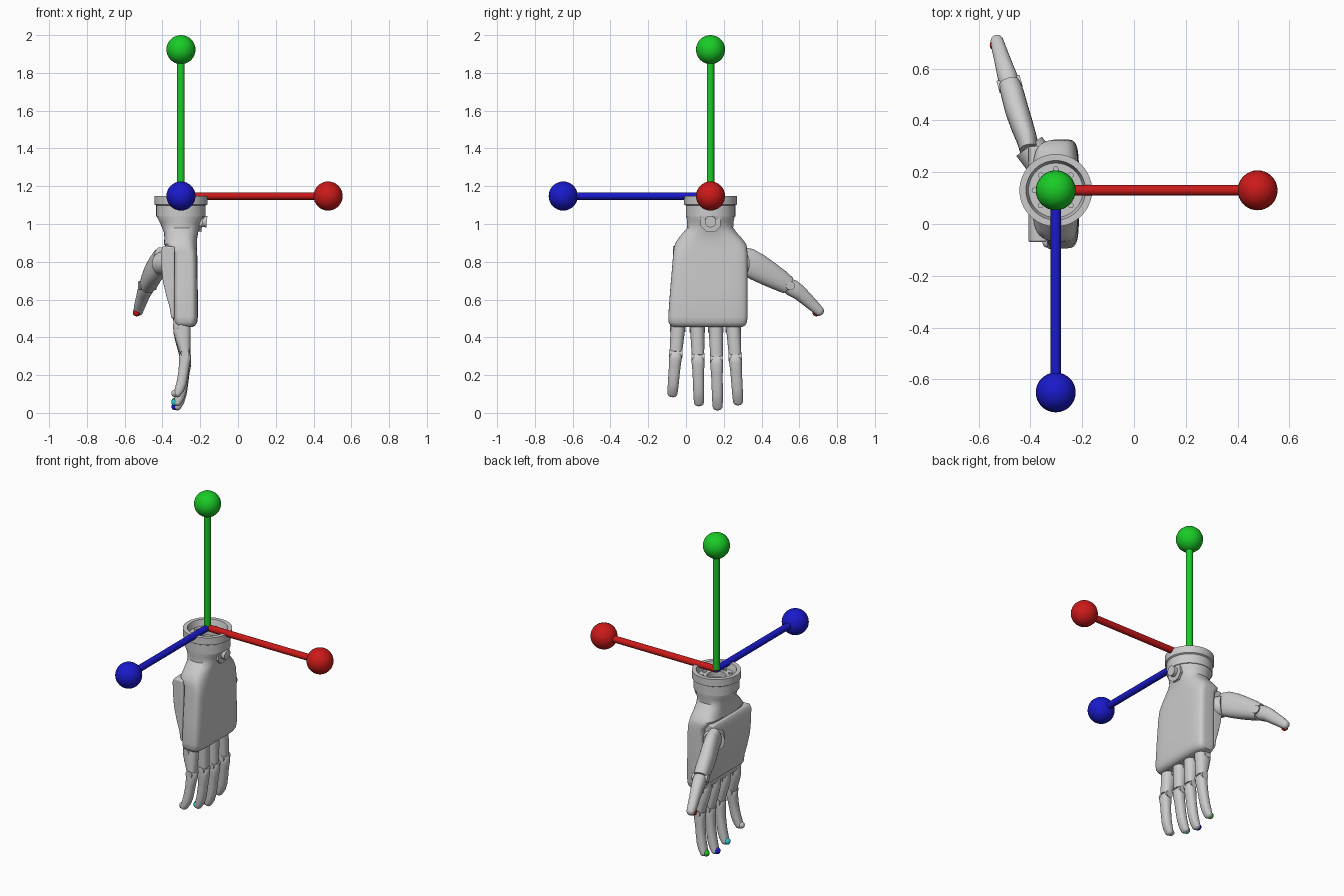
import bpy, bmesh, math
from mathutils import Vector as V

if "Cube" in bpy.data.objects:
    bpy.data.objects.remove(bpy.data.objects["Cube"])

OX, OY, OZ = -0.302, 0.13, 1.148
ORIGIN = V((OX, OY, OZ))


def material(name, rgb):
    m = bpy.data.materials.new(name)
    m.diffuse_color = (*rgb, 1)
    m.use_nodes = True
    m.node_tree.nodes["Principled BSDF"].inputs["Base Color"].default_value = m.diffuse_color
    return m


RED, GREEN = material("red", (.6, .01, .01)), material("green", (.01, .6, .02))
BLUE, CYAN = material("blue", (.01, .01, .6)), material("cyan", (.02, .6, .65))


def finish(name, bm, mat=None, bevel=0):
    bmesh.ops.recalc_face_normals(bm, faces=bm.faces)
    me = bpy.data.meshes.new(name)
    bm.to_mesh(me)
    bm.free()
    ob = bpy.data.objects.new(name, me)
    bpy.context.collection.objects.link(ob)
    if mat:
        me.materials.append(mat)
    if bevel:
        b = ob.modifiers.new("bevel", 'BEVEL')
        b.width, b.segments = bevel, 3
    return ob


def loft(name, rings, seg=40, mat=None):
    """Skin rings given as (centre, u axis, v axis, squareness)."""
    bm = bmesh.new()
    loops = []
    for c, u, v, n in rings:
        loop = []
        for i in range(seg):
            a = 2 * math.pi * (i + .5) / seg
            p, q = math.cos(a), math.sin(a)
            p = math.copysign(abs(p) ** (2 / n), p)
            q = math.copysign(abs(q) ** (2 / n), q)
            loop.append(bm.verts.new(c + u * p + v * q))
        loops.append(loop)
    for a, b in zip(loops, loops[1:]):
        for i in range(seg):
            j = (i + 1) % seg
            bm.faces.new((a[i], a[j], b[j], b[i]))
    bm.faces.new(loops[0])
    bm.faces.new(loops[-1])
    return finish(name, bm, mat)


def limb(name, pts, side, n=2.3, tip=False, seg=28):
    """Tapered segment along pts of (position, depth radius, side radius)."""
    rings = []
    for i, (p, ra, rb) in enumerate(pts):
        t = (pts[min(i + 1, len(pts) - 1)][0] - pts[max(i - 1, 0)][0]).normalized()
        v = (side - t * side.dot(t)).normalized()
        u = v.cross(t)
        rings.append((p, u * ra, v * rb, n))
    if tip:
        for k in range(1, 7):
            a = k * math.pi / 2 / 6.3
            rings.append((p + t * ra * math.sin(a), u * ra * math.cos(a), v * rb * math.cos(a), n))
    return loft(name, rings, seg)


def rod(name, a, b, r, mat=None, seg=28):
    d = (b - a).normalized()
    u = d.orthogonal().normalized()
    return loft(name, [(a, u * r, d.cross(u) * r, 2), (b, u * r, d.cross(u) * r, 2)], seg, mat)


def ball(name, c, r, mat=None, seg=32):
    bm = bmesh.new()
    bmesh.ops.create_uvsphere(bm, u_segments=seg, v_segments=seg // 2, radius=r)
    bmesh.ops.translate(bm, verts=bm.verts, vec=c)
    return finish(name, bm, mat)


# Axis marker: three rods with end balls
for name, d, m in (("x", V((.779, 0, 0)), RED), ("z", V((0, 0, .775)), GREEN), ("y", V((0, -.78, 0)), BLUE)):
    rod(f"axis_rod_{name}", ORIGIN, ORIGIN + d, .02, m)
    ball(f"axis_ball_{name}", ORIGIN + d, .077, m)

# Wrist ring: hollow lathed flange
bm = bmesh.new()
prof = [(.001, 1.075), (.055, 1.075), (.055, 1.11), (.105, 1.11), (.115, 1.148),
        (.14, 1.148), (.14, 1.103), (.131, 1.098), (.131, 1.04), (.1, 1.03)]
vs = [bm.verts.new((OX + r, OY, z)) for r, z in prof]
es = [bm.edges.new(e) for e in zip(vs, vs[1:])]
bmesh.ops.spin(bm, geom=vs + es, cent=(OX, OY, 0), axis=(0, 0, 1), angle=2 * math.pi, steps=48)
bmesh.ops.remove_doubles(bm, verts=bm.verts, dist=1e-5)
finish("wrist_ring", bm)

# Flange bolts
for i in range(8):
    a = i * math.pi / 4
    c = V((OX + .082 * math.cos(a), OY + .082 * math.sin(a), 1.10))
    rod(f"wrist_bolt_{i}", c, c + V((0, 0, .02)), .011, seg=12)

# Wrist and palm body: lofted from round neck to squared hand
sections = [(1.07, -.43, -.174, .002, .258, 2), (1.04, -.43, -.175, .002, .258, 2),
            (1.01, -.415, -.19, .006, .252, 2), (.98, -.402, -.203, .006, .25, 2.2),
            (.955, -.392, -.211, -.015, .268, 2.5), (.925, -.39, -.216, -.04, .295, 3),
            (.895, -.392, -.217, -.058, .318, 3.6), (.875, -.38, -.217, -.064, .323, 4),
            (.85, -.352, -.216, -.067, .325, 4.5), (.79, -.345, -.215, -.072, .326, 5),
            (.65, -.345, -.213, -.084, .326, 5), (.51, -.345, -.212, -.094, .326, 5),
            (.48, -.342, -.216, -.092, .323, 5), (.463, -.333, -.226, -.082, .314, 5),
            (.455, -.32, -.24, -.065, .298, 5)]
loft("palm", [(V(((a + b) / 2, (c + d) / 2, z)), V(((b - a) / 2, 0, 0)), V((0, (d - c) / 2, 0)), n)
              for z, a, b, c, d, n in sections], 64)

# Inner palm plate: side profile extruded across the hand
bm = bmesh.new()
prof = [(-.335, .88), (-.395, .885), (-.408, .86), (-.406, .78), (-.398, .7), (-.38, .62),
        (-.362, .56), (-.353, .5), (-.335, .5)]
f = bm.faces.new([bm.verts.new((x, -.07, z)) for x, z in prof])
ext = bmesh.ops.extrude_face_region(bm, geom=[f])["geom"]
bmesh.ops.translate(bm, verts=[g for g in ext if isinstance(g, bmesh.types.BMVert)], vec=(0, .37, 0))
finish("palm_plate", bm, bevel=.012)

# Button on the back of the wrist
rod("button_collar", V((-.26, OY, 1.02)), V((-.188, OY, 1.012)), .058, seg=8)
rod("button", V((-.25, OY, 1.02)), V((-.165, OY, 1.012)), .03)

# Fingers: knuckle pin, two segments and a fingertip sensor
upper = [(-.293, .51, .046, .034), (-.297, .46, .047, .038), (-.296, .425, .046, .038),
         (-.29, .37, .039, .036), (-.284, .325, .032, .034), (-.281, .297, .028, .033)]
lower = [(-.281, .293, .024, .029), (-.28, .28, .03, .034), (-.28, .255, .032, .034),
         (-.285, .21, .028, .031), (-.29, .16, .027, .03), (-.299, .1, .027, .029),
         (-.31, .06, .025, .028), (-.32, .035, .02, .026)]
Y = V((0, 1, 0))
for name, y0, y1, tip_z, mat in (("little", -.042, -.073, .085, None), ("ring", .06, .069, .035, CYAN),
                                 ("middle", .158, .168, .012, BLUE), ("index", .25, .277, .04, GREEN)):
    s = (.46 - tip_z) / .446

    def at(x, z):
        k = (.46 - z) / .446
        return V((x, y0 + (y1 - y0) * k, .46 - (.46 - z) * s))
    for part, pts, tip in (("upper", upper, False), ("lower", lower, True)):
        limb(f"{name}_finger_{part}", [(at(x, z), a, b) for x, z, a, b in pts], Y, tip=tip)
    for pin, x, z, r, w in (("knuckle", -.302, .445, .02, .041), ("middle", -.28, .287, .022, .035)):
        c = at(x, z)
        rod(f"{name}_finger_{pin}_pin", c - Y * w, c + Y * w, r)
    ball(f"{name}_fingertip_sensor", at(-.333, .036), .02, mat, 20)

# Thumb: hub, bracket and two segments reaching out from the palm edge
rod("thumb_hub", V((-.345, .22, .79)), V((-.405, .3, .79)), .062)
thumb_base = [((-.405, .285, .815), .066, .036), ((-.413, .325, .80), .074, .04),
              ((-.432, .38, .77), .073, .044), ((-.452, .44, .735), .066, .046),
              ((-.468, .50, .70), .057, .045), ((-.48, .54, .675), .048, .041)]
thumb_end = [((-.481, .543, .673), .04, .036), ((-.486, .56, .663), .045, .039),
             ((-.498, .60, .637), .04, .035), ((-.51, .64, .60), .035, .031),
             ((-.522, .68, .563), .03, .028), ((-.528, .704, .54), .026, .025)]
side = V((.43, .115, 0)).normalized()
for name, pts, tip in (("thumb_base", thumb_base, False), ("thumb_end", thumb_end, True)):
    limb(name, [(V(p), a, b) for p, a, b in pts], side, tip=tip)
c = V((-.48, .541, .674))
rod("thumb_pin", c - side * .046, c + side * .046, .024)
ball("thumb_tip_sensor", V((-.537, .69, .531)), .02, RED, 20)

# Smooth shading with crisp edges
bpy.ops.object.select_all(action='SELECT')
bpy.context.view_layer.objects.active = bpy.data.objects["palm"]
bpy.ops.object.shade_smooth_by_angle(angle=math.radians(35))
